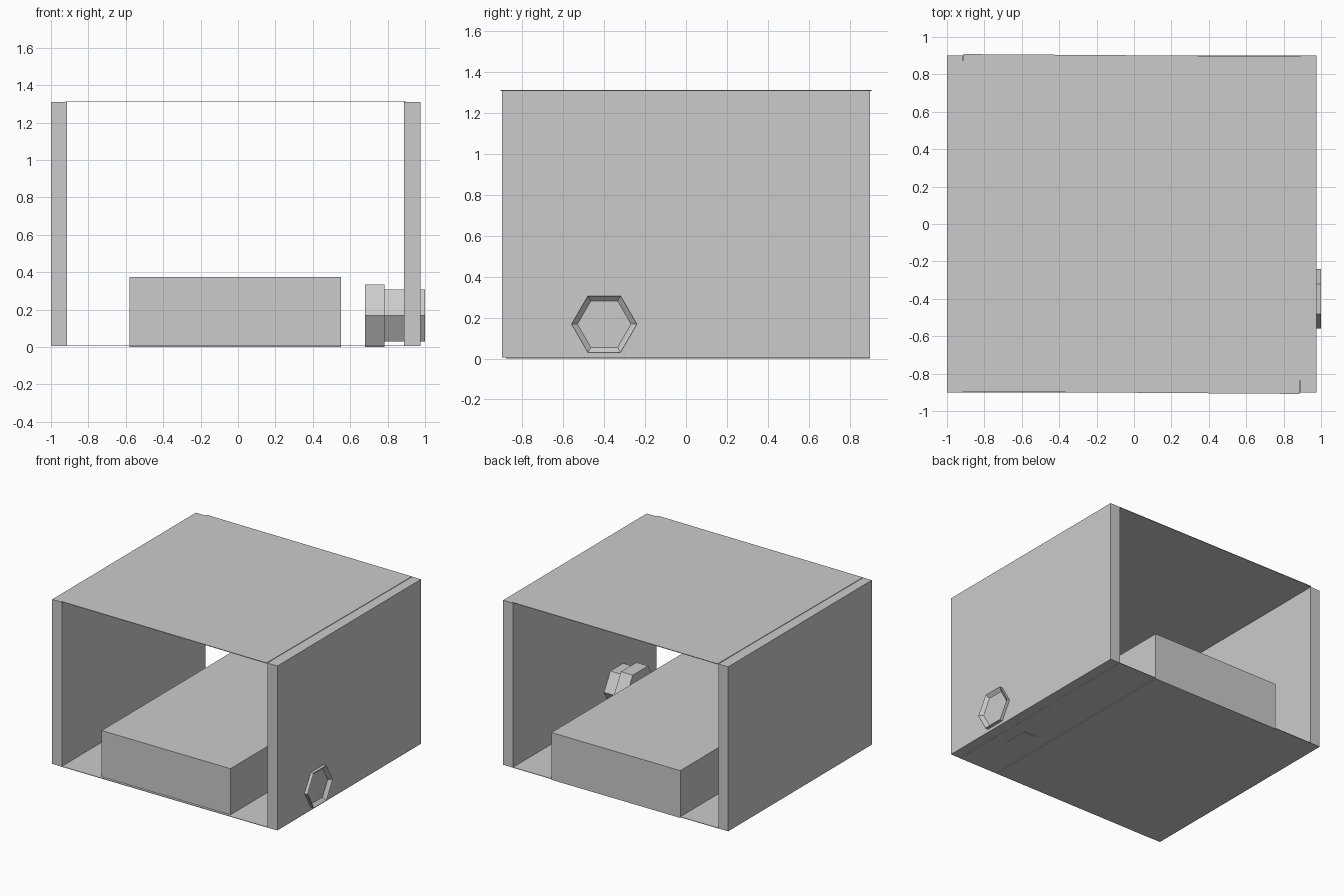
import bpy, bmesh, math
from mathutils import Matrix, Vector

cube = bpy.data.objects.get("Cube")
if cube:
    bpy.data.objects.remove(cube, do_unlink=True)

grey = bpy.data.materials.new("plain grey")
grey.use_nodes = True
colour = (0.6, 0.6, 0.6, 1)
grey.diffuse_color = colour
grey.node_tree.nodes["Principled BSDF"].inputs["Base Color"].default_value = colour


def finish(name, bm):
    bmesh.ops.recalc_face_normals(bm, faces=bm.faces)
    mesh = bpy.data.meshes.new(name)
    bm.to_mesh(mesh)
    bm.free()
    mesh.materials.append(grey)
    obj = bpy.data.objects.new(name, mesh)
    bpy.context.collection.objects.link(obj)
    return obj


def box(name, low, high, turn=0):
    """Box between two corners, turned about its own vertical axis."""
    low, high = Vector(low), Vector(high)
    bm = bmesh.new()
    bmesh.ops.create_cube(bm, size=1)
    bmesh.ops.scale(bm, vec=high - low, verts=bm.verts)
    obj = finish(name, bm)
    obj.location = (low + high) / 2
    obj.rotation_euler.z = math.radians(turn)
    return obj


def hex_prism(name, x0, x1, radius, hole=0, depth=0):
    """Six-sided prism along x, points towards front and back, optional socket."""
    bm = bmesh.new()
    bmesh.ops.create_cone(bm, cap_ends=True, segments=6, radius1=radius,
                          radius2=radius, depth=x1 - x0)
    # Stand the points of the hexagon along y
    first = max(bm.verts, key=lambda v: v.co.y)
    if abs(first.co.y - radius) > 0.001:
        bmesh.ops.rotate(bm, verts=bm.verts, matrix=Matrix.Rotation(math.pi / 6, 3, "Z"))
    bmesh.ops.rotate(bm, verts=bm.verts, matrix=Matrix.Rotation(math.pi / 2, 3, "Y"))
    if hole:
        cap = max(bm.faces, key=lambda f: f.calc_center_median().x)
        bmesh.ops.inset_individual(bm, faces=[cap], thickness=(radius - hole) * math.cos(math.pi / 6))
        bmesh.ops.translate(bm, verts=cap.verts, vec=(-depth, 0, 0))
    obj = finish(name, bm)
    obj.location = ((x0 + x1) / 2, -0.4, 0.168)
    return obj


# Side walls
box("right_wall", (-1, -0.9, 0.006), (-0.915, 0.9, 1.31))
box("left_wall", (0.887, -0.9, 0.006), (0.975, 0.9, 1.31))

# Thin floor and roof sheets, the roof set very slightly askew
box("floor", (-0.92, -0.9, 0.005), (0.89, 0.9, 0.009))
box("roof", (-0.919, -0.902, 1.309), (0.892, 0.902, 1.314), turn=-0.4)

# Long block lying on the floor
box("inner_block", (-0.58, -0.88, 0), (0.55, 0.9, 0.375))

# Hexagonal bolt through the left wall
hex_prism("bolt_head", 0.68, 0.783, 0.193)
hex_prism("bolt_shaft", 0.78, 1.0, 0.16, hole=0.12, depth=0.03)
